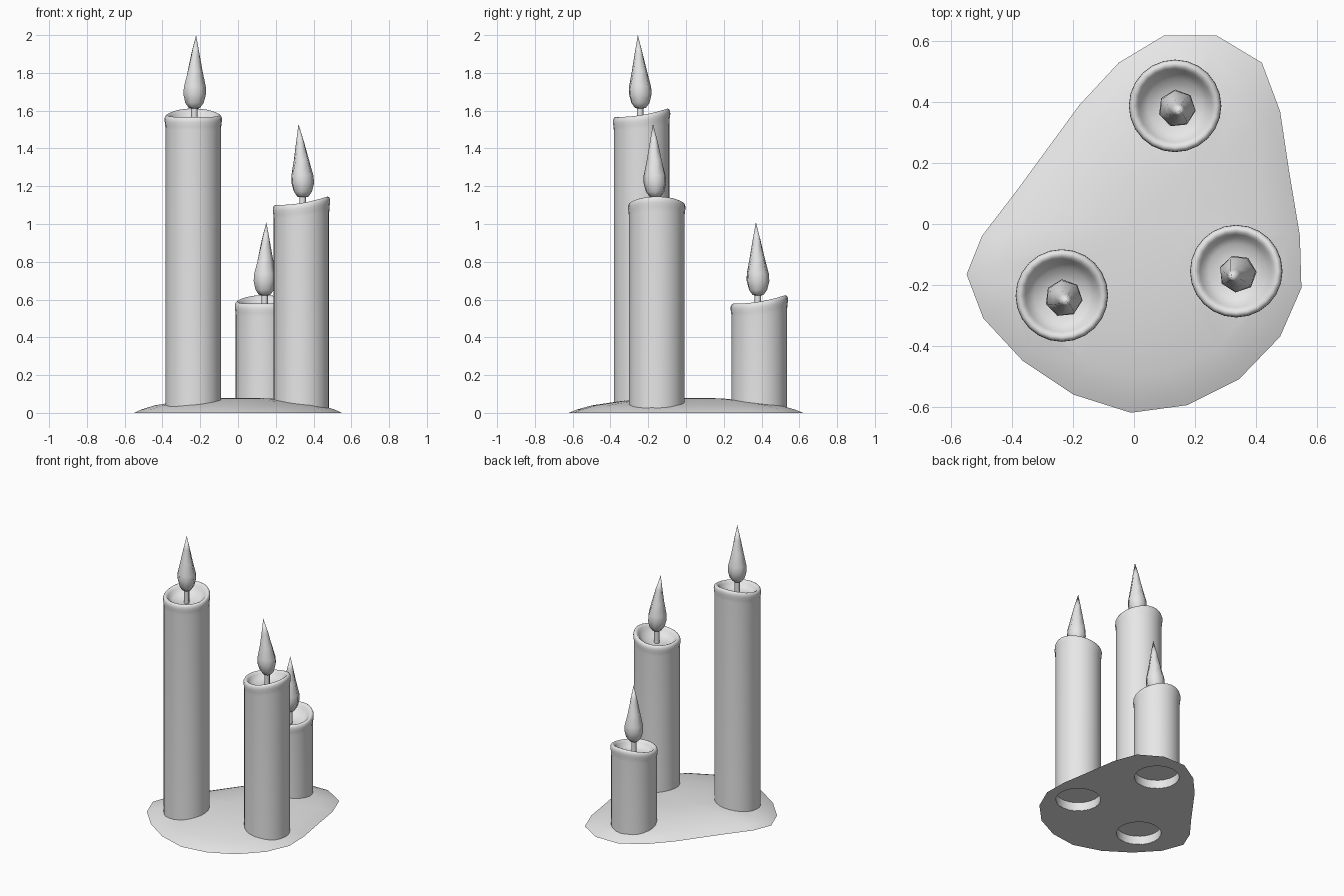
import bpy, bmesh, math

cube = bpy.data.objects.get("Cube")
if cube:
    bpy.data.objects.remove(cube, do_unlink=True)

grey = bpy.data.materials.new("plain_grey")
grey.use_nodes = True
grey.diffuse_color = (0.8, 0.8, 0.8, 1)
grey.node_tree.nodes["Principled BSDF"].inputs["Base Color"].default_value = (0.8, 0.8, 0.8, 1)


def skin(name, rings, angle):
    """Join equal-length rings of points; a ring of one point closes an end."""
    bm = bmesh.new()
    loops = [[bm.verts.new(p) for p in ring] for ring in rings]
    for a, b in zip(loops, loops[1:]):
        n = max(len(a), len(b))
        for i in range(n):
            j = (i + 1) % n
            if len(a) == 1:
                bm.faces.new((a[0], b[j], b[i]))
            elif len(b) == 1:
                bm.faces.new((a[i], a[j], b[0]))
            else:
                bm.faces.new((a[i], a[j], b[j], b[i]))
    for end in (loops[0], loops[-1]):
        if len(end) > 2:
            bm.faces.new(end)
    bmesh.ops.recalc_face_normals(bm, faces=bm.faces)
    mesh = bpy.data.meshes.new(name)
    bm.to_mesh(mesh)
    bm.free()
    mesh.materials.append(grey)
    obj = bpy.data.objects.new(name, mesh)
    bpy.context.collection.objects.link(obj)
    smooth(obj, angle)
    return obj


def smooth(obj, angle):
    bpy.ops.object.select_all(action="DESELECT")
    obj.select_set(True)
    bpy.context.view_layer.objects.active = obj
    bpy.ops.object.shade_smooth_by_angle(angle=math.radians(angle))


def circle(x, y, z, r, sides, lift=lambda a: 0, turn=0):
    if r == 0:
        return [(x, y, z)]
    angles = [turn + math.tau * i / sides for i in range(sides)]
    return [(x + r * math.cos(a), y + r * math.sin(a), z + lift(a)) for a in angles]


# Wax puddle: irregular outline rising to a low dome
outline = [(.1, .62), (.27, .62), (.42, .53), (.48, .37), (.51, .17), (.545, -.04),
           (.55, -.21), (.48, -.37), (.345, -.51), (.175, -.595), (-.01, -.62),
           (-.2, -.56), (-.365, -.45), (-.495, -.31), (-.55, -.165), (-.5, -.04),
           (-.385, .11), (-.18, .39), (-.05, .53)]
outline.reverse()
dome = [(1, 0), (.93, .018), (.8, .04), (.55, .063), (.3, .077)]
rings = [[(x * s, y * s, z) for x, y in outline] for s, z in dome]
puddle = skin("wax_puddle", rings + [[(0, 0, .08)]], 30)

# Candle: centre, mean rim height, direction of the high side of the rim, flame tip
candles = [("tall", -.237, -.235, 1.583, math.pi / 2, (-.222, -.255, 2.0)),
           ("medium", .336, -.155, 1.117, 0, (.32, -.175, 1.53)),
           ("short", .135, .388, .595, math.pi / 2, (.15, .37, 1.01))]

# Hollow foot and outer wall: radius, height
foot = [(0, .06), (.143, .06), (.143, .001), (.147, .001)]
# Rim and melted bowl: radius, height below the rim, share of the rim tilt
top = [(.147, -.075, .8), (.149, -.05, 1), (.152, -.03, 1), (.151, -.014, 1),
       (.146, -.004, 1), (.138, 0, 1), (.128, -.004, 1), (.12, -.014, 1),
       (.11, -.03, .9), (.09, -.048, .6), (.05, -.06, .2), (0, -.063, 0)]
# Flame: radius, share of the height
flame = [(0, 0), (.03, .01), (.05, .08), (.062, .2), (.06, .3), (.042, .5),
         (.022, .75), (0, 1)]

for name, x, y, height, high, tip in candles:
    def tilt(weight):
        return lambda a: weight * (.0225 * math.cos(a - high) + .006 * math.cos(2 * (a - high)))

    rings = [circle(x, y, z, r, 24) for r, z in foot]
    rings += [circle(x, y, height + z, r, 24, tilt(w)) for r, z, w in top]
    skin(name + "_candle", rings, 50)

    # Socket under the candle
    cutter = skin("socket_cutter", [circle(x, y, z, .145, 24) for z in (-.1, .2)], 30)
    cutter.hide_render = True
    cut = puddle.modifiers.new("socket", "BOOLEAN")
    cut.operation = "DIFFERENCE"
    cut.object = cutter
    bpy.context.view_layer.objects.active = puddle
    bpy.ops.object.modifier_apply(modifier=cut.name)
    bpy.data.objects.remove(cutter, do_unlink=True)

    # Wick and flame, the flame leaning slightly towards its tip
    tx, ty, tz = tip
    base = tz - .39
    fx, fy = x + .006, y - .008
    skin(name + "_wick", [circle(fx, fy, z, .017, 8) for z in (height - .08, base + .03)], 50)
    rings = [circle(fx + (tx - fx) * t * t, fy + (ty - fy) * t * t, base + .39 * t, r, 7,
                    turn=high + .5 * t) for r, t in flame]
    skin(name + "_flame", rings, 60)

smooth(puddle, 30)
